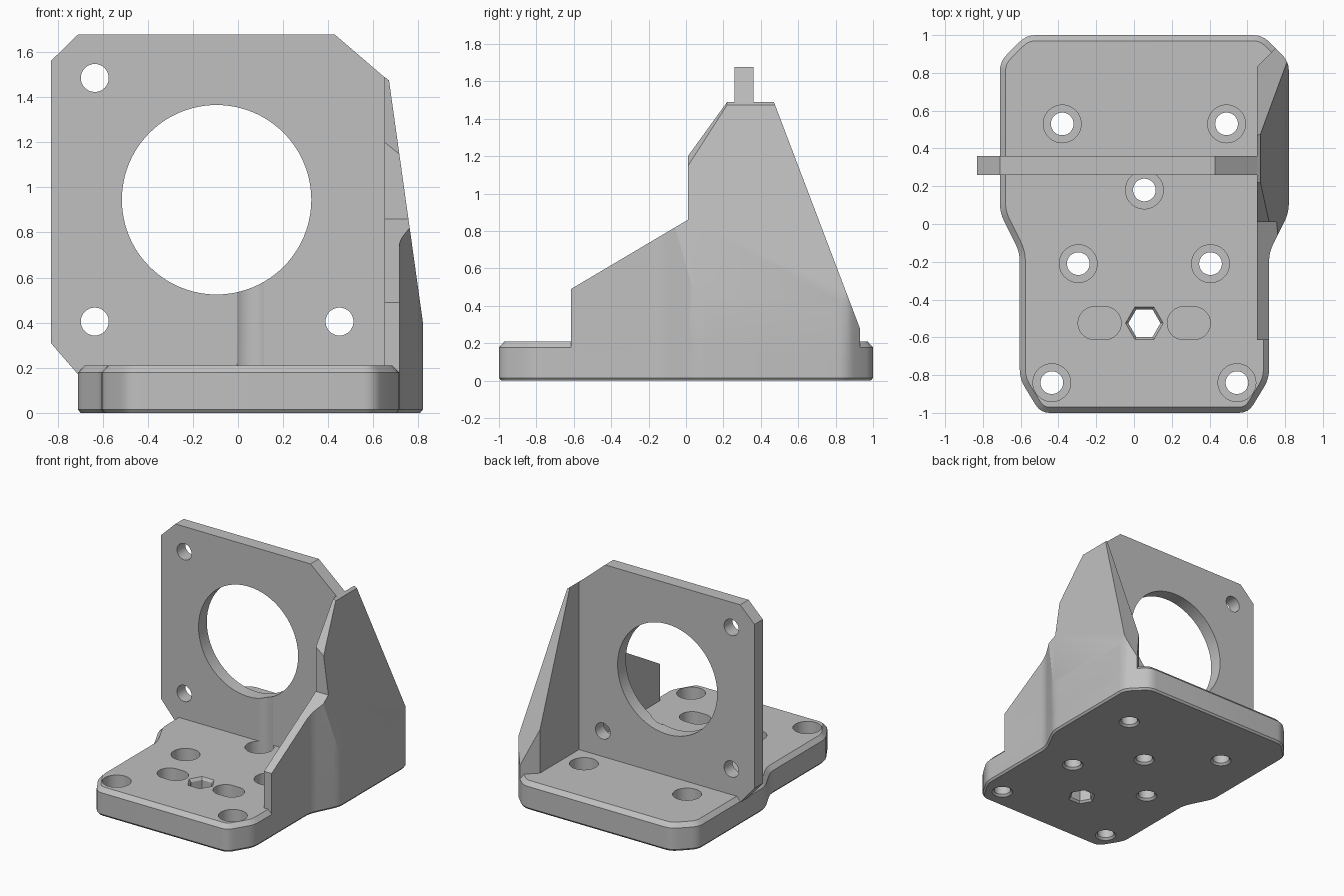
import bpy, bmesh, math
from mathutils import Vector

cube = bpy.data.objects.get("Cube")
if cube:
    bpy.data.objects.remove(cube, do_unlink=True)

grey = bpy.data.materials.new("light_grey")
grey.use_nodes = True
colour = (0.53, 0.53, 0.53, 1)
grey.diffuse_color = colour
grey.node_tree.nodes["Principled BSDF"].inputs["Base Color"].default_value = colour


def loft(name, rings):
    """Closed solid through a list of equal-length point rings."""
    bm = bmesh.new()
    rows = [[bm.verts.new(p) for p in ring] for ring in rings]
    n = len(rows[0])
    for a, b in zip(rows, rows[1:]):
        for i in range(n):
            j = (i + 1) % n
            bm.faces.new((a[i], a[j], b[j], b[i]))
    bm.faces.new(rows[0][::-1])
    bm.faces.new(rows[-1])
    bmesh.ops.recalc_face_normals(bm, faces=bm.faces)
    mesh = bpy.data.meshes.new(name)
    bm.to_mesh(mesh)
    bm.free()
    mesh.materials.append(grey)
    obj = bpy.data.objects.new(name, mesh)
    bpy.context.collection.objects.link(obj)
    return obj


def combine(target, other, operation):
    """Apply a boolean and discard the helper solid."""
    other.hide_render = True
    mod = target.modifiers.new("combine", 'BOOLEAN')
    mod.operation = operation
    mod.solver = 'EXACT'
    mod.object = other
    bpy.context.view_layer.objects.active = target
    bpy.ops.object.modifier_apply(modifier=mod.name)
    bpy.data.objects.remove(other, do_unlink=True)


def circle(x, y, r, n=48):
    return [(x + r * math.cos(math.tau * i / n), y + r * math.sin(math.tau * i / n)) for i in range(n)]


def at_z(points, z):
    return [(x, y, z) for x, y in points]


def at_y(points, y):
    return [(x, y, z) for x, z in points]


def round_corners(points, cut=0.05, steps=4):
    """Soften every corner of an outline with a short arc."""
    out = []
    for i, p in enumerate(points):
        p = Vector(p)
        a = p + (Vector(points[i - 1]) - p).normalized() * cut
        b = p + (Vector(points[(i + 1) % len(points)]) - p).normalized() * cut
        for k in range(steps + 1):
            t = k / steps
            out.append(tuple(a * (1 - t) ** 2 + p * 2 * t * (1 - t) + b * t * t))
    return out


def inset(points, d):
    """Move a counter-clockwise outline inward by d."""
    out = []
    for i, p in enumerate(points):
        p = Vector(p)
        e1 = (p - Vector(points[i - 1])).normalized()
        e2 = (Vector(points[(i + 1) % len(points)]) - p).normalized()
        n1, n2 = Vector((-e1.y, e1.x)), Vector((-e2.y, e2.x))
        out.append(tuple(p + (n1 + n2) * d / (1 + n1.dot(n2))))
    return out


# Base slab with chamfered rims
half = [(0.55, -1), (0.66, -0.82), (0.66, -0.15), (0.765, 0.06), (0.765, 0.86), (0.625, 1)]
outline = [(x + 0.055, y) for x, y in half] + [(0.055 - x, y) for x, y in reversed(half)]
outline = round_corners(outline)
rim = inset(outline, 0.012)
bracket = loft("motor_bracket", [at_z(rim, 0), at_z(outline, 0.015),
                                 at_z(outline, 0.178), at_z(inset(outline, 0.03), 0.21)])

# Side wall: sloping profile, trimmed to the base outline and leaning inward
profile = [(-0.615, 0.1), (-0.615, 0.49), (0.01, 0.86), (0.01, 1.2),
           (0.22, 1.49), (0.47, 1.49), (0.998, 0.1)]
inner = [(0.65, y, z) for y, z in profile]
outer = []
for y, z in profile:
    drop = 0.2 if z > 1 else 0
    outer.append((0.9, y + (0.38 * drop if y == 0.47 else 0), z - drop))
wall = loft("side_wall", [inner, outer])
combine(wall, loft("footprint", [at_z(outline, 0), at_z(outline, 2)]), 'INTERSECT')
combine(wall, loft("lean", [at_y([(0.82, 0.4), (1.2, 0.4), (1.2, 1.8), (0.624, 1.8)], y)
                            for y in (-1.2, 1.2)]), 'DIFFERENCE')
combine(wall, loft("back_corner", [at_z([(0.5, 0.68), (0.9, 1.08), (0.5, 1.08)], z)
                                   for z in (0, 2)]), 'DIFFERENCE')

# Upright motor plate
plate_shape = [(-0.7, 0.1), (0.665, 0.1), (0.665, 1.475), (0.43, 1.677), (-0.71, 1.677),
               (-0.83, 1.56), (-0.83, 0.31), (-0.7, 0.16)]
plate = loft("motor_plate", [at_y(plate_shape, y) for y in (0.26, 0.36)])

combine(bracket, wall, 'UNION')
combine(bracket, plate, 'UNION')

# Motor opening and its screw holes
for x, z, r, n in [(-0.095, 0.945, 0.42, 96), (-0.635, 1.485, 0.062, 32),
                   (-0.635, 0.405, 0.062, 32), (0.45, 0.405, 0.062, 32)]:
    hole = circle(x, z, r, n)
    combine(bracket, loft("plate_hole", [at_y(hole, y) for y in (0.2, 0.42)]), 'DIFFERENCE')

# Counterbored mounting holes in the base
steps = [(0.075, -0.05), (0.075, 0), (0.06, 0.015), (0.06, 0.1), (0.1, 0.1), (0.1, 0.7)]
for x, y in [(-0.38, 0.53), (0.49, 0.53), (0.055, 0.18), (-0.295, -0.21),
             (0.405, -0.21), (-0.435, -0.84), (0.545, -0.84)]:
    combine(bracket, loft("bore", [at_z(circle(x, y, r), z) for r, z in steps]), 'DIFFERENCE')

# Hexagonal hole between two blind slots
hexagon = [(0.1, -0.05), (0.1, 0), (0.085, 0.015), (0.085, 0.19), (0.1, 0.21), (0.1, 0.3)]
combine(bracket, loft("hex_hole", [at_z(circle(0.055, -0.525, r, 6), z) for r, z in hexagon]),
        'DIFFERENCE')
for cx in (-0.182, 0.29):
    slot = [(x + (0.027 if x > cx + 1e-5 else -0.027), y) for x, y in circle(cx, -0.525, 0.087)]
    combine(bracket, loft("slot", [at_z(slot, z) for z in (0.1, 0.3)]), 'DIFFERENCE')

# Smooth the curved surfaces, keep the edges crisp
bpy.ops.object.select_all(action='DESELECT')
bracket.select_set(True)
bpy.context.view_layer.objects.active = bracket
bpy.ops.object.shade_smooth_by_angle(angle=math.radians(20))
